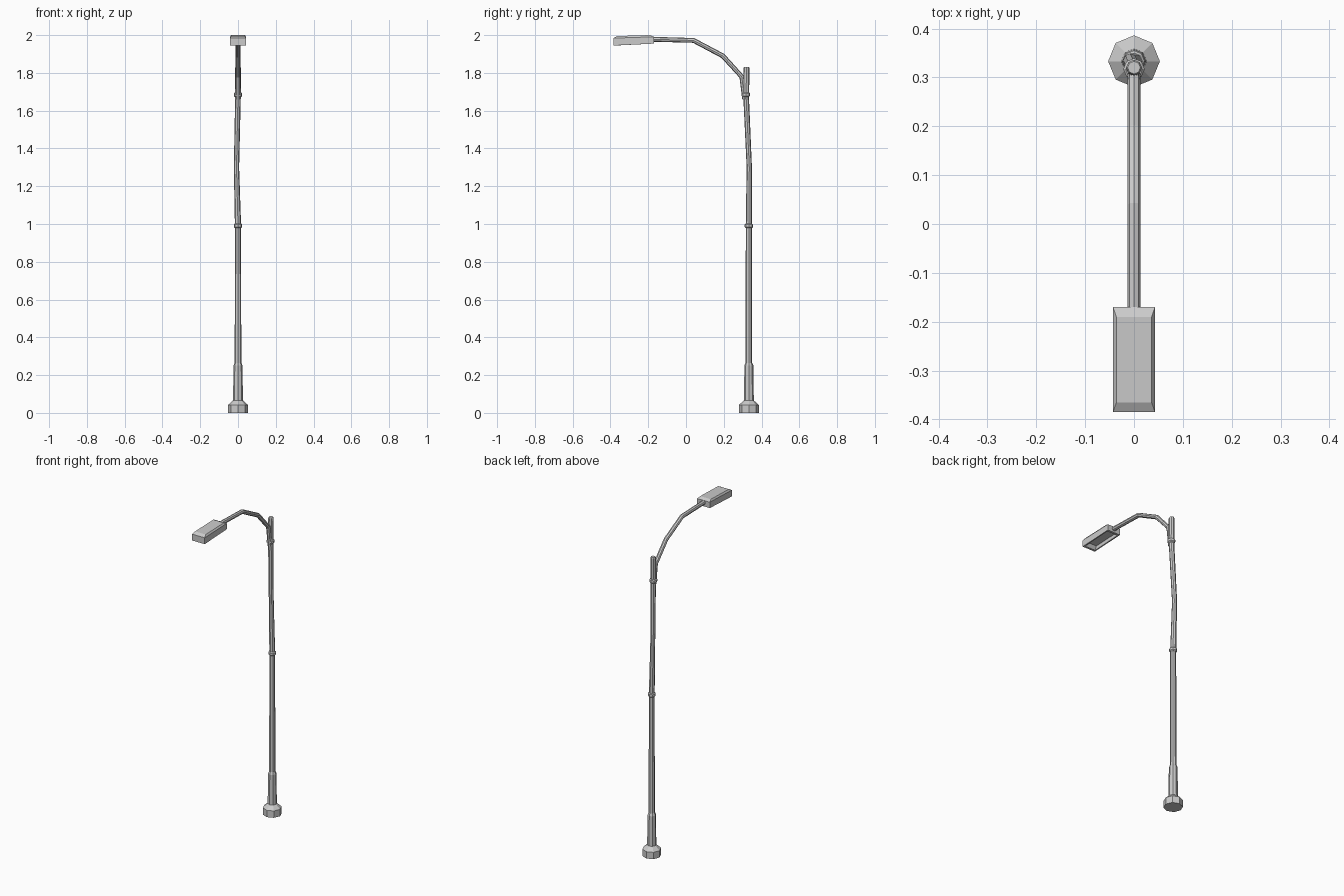
import bpy, bmesh, math
from mathutils import Vector

if "Cube" in bpy.data.objects:
    bpy.data.objects.remove(bpy.data.objects["Cube"])

X = Vector((1, 0, 0))
SIDES = 8
PY = 0.333  # pole centre in y


def loft(name, rings, flat=False):
    """Skin (x, y, z, radius) rings; flat keeps every ring horizontal."""
    bm = bmesh.new()
    pts = [Vector(r[:3]) for r in rings]
    loops = []
    for i, p in enumerate(pts):
        if flat:
            t = Vector((0, 0, 1))
        else:
            a = (p - pts[i - 1]).normalized() if i else Vector()
            b = (pts[i + 1] - p).normalized() if i + 1 < len(pts) else Vector()
            t = (a + b).normalized()
        v = t.cross(X).normalized()
        angles = [2 * math.pi * k / SIDES for k in range(SIDES)]
        loops.append([bm.verts.new(p + rings[i][3] * (X * math.cos(g) + v * math.sin(g)))
                      for g in angles])
    for lo, hi in zip(loops, loops[1:]):
        for k in range(SIDES):
            n = (k + 1) % SIDES
            bm.faces.new((lo[k], lo[n], hi[n], hi[k]))
    bm.faces.new(loops[0][::-1])
    bm.faces.new(loops[-1])
    return finish(name, bm)


def finish(name, bm):
    bmesh.ops.recalc_face_normals(bm, faces=bm.faces[:])
    mesh = bpy.data.meshes.new(name)
    bm.to_mesh(mesh)
    bm.free()
    ob = bpy.data.objects.new(name, mesh)
    bpy.context.collection.objects.link(ob)
    return ob


def collar(name, y, z, r):
    loft(name, [(0, y, z - .012, r - .005), (0, y, z - .007, r),
                (0, y, z + .007, r), (0, y, z + .012, r - .005)], True)


# Flared foot and lower sleeve
loft("base", [(0, PY, 0, .053), (0, PY, .042, .053), (0, PY, .066, .026),
              (0, PY, .25, .024), (0, PY, .265, .018)], True)

# Slightly bent pole
loft("pole", [(0, PY, .25, .0175), (0, PY, .99, .0165), (-.008, PY + .002, 1.3, .014),
              (0, .318, 1.68, .015)], True)
loft("pole_top", [(0, .318, 1.67, .016), (0, .32, 1.826, .016), (0, .32, 1.832, .013)], True)
collar("middle_collar", PY, .99, .022)
collar("upper_collar", .317, 1.685, .022)

# Curved arm
loft("arm", [(0, .311, 1.66, .013), (0, .295, 1.78, .013), (0, .195, 1.89, .013),
             (0, .04, 1.972, .013), (0, -.18, 1.978, .013)])

# Lamp head: chamfered lid, open recess below
bm = bmesh.new()


def rect(x, y0, y1, z0, z1):
    return [bm.verts.new(c) for c in ((-x, y0, z0), (x, y0, z0), (x, y1, z1), (-x, y1, z1))]


levels = [rect(.034, -.36, -.19, 1.966, 1.974), rect(.035, -.372, -.184, 1.945, 1.955),
          rect(.043, -.385, -.17, 1.945, 1.955), rect(.043, -.385, -.17, 1.984, 1.991),
          rect(.036, -.365, -.19, 1.995, 2.0)]
for lo, hi in zip(levels, levels[1:]):
    for k in range(4):
        n = (k + 1) % 4
        bm.faces.new((lo[k], lo[n], hi[n], hi[k]))
bm.faces.new(levels[0][::-1])
bm.faces.new(levels[-1])
finish("lamp_head", bm)
